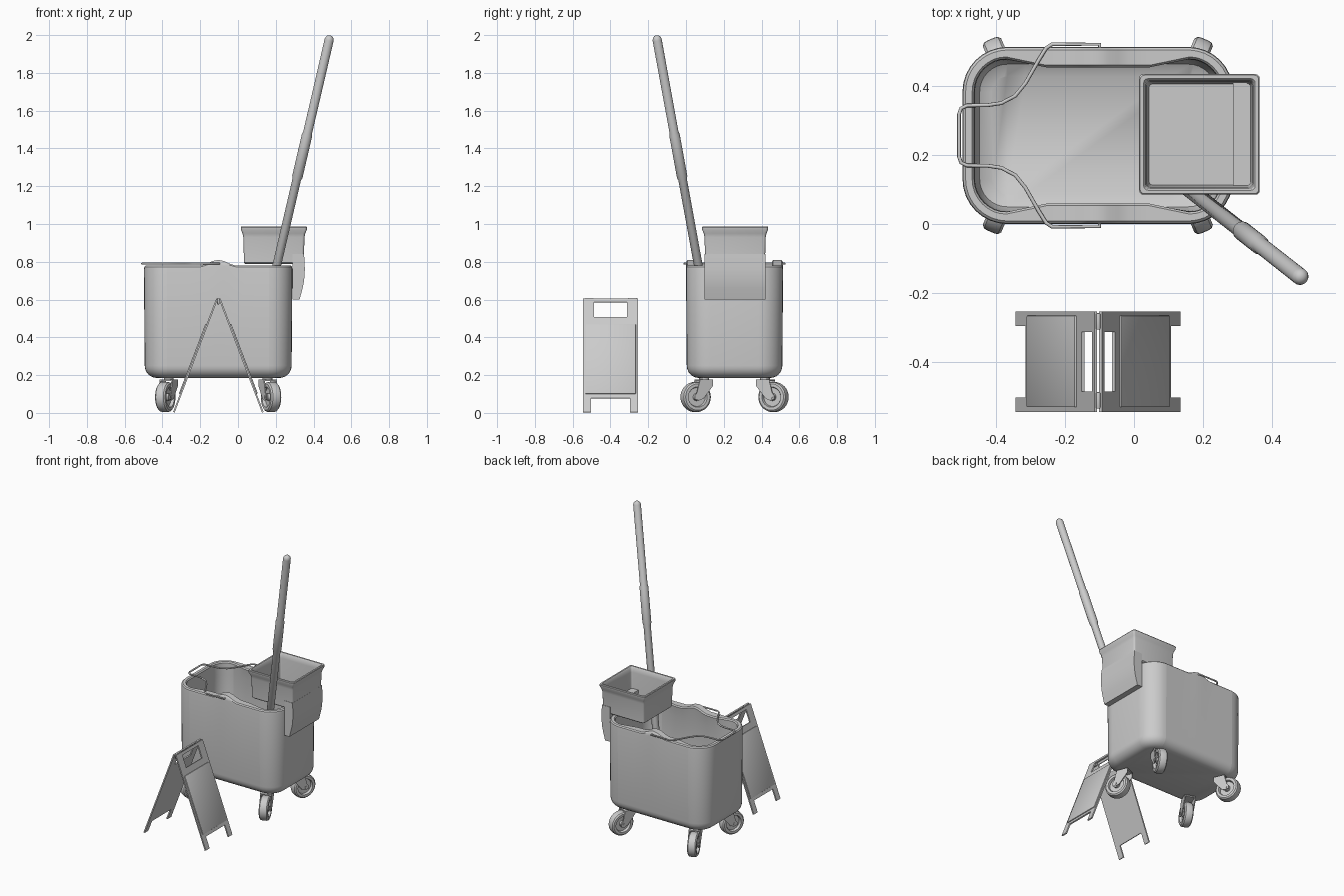
import bpy, bmesh, math
from mathutils import Vector, Matrix

if "Cube" in bpy.data.objects:
    bpy.data.objects.remove(bpy.data.objects["Cube"])

CX, CY = -0.105, 0.257   # bucket centre


def finish(name, bm, smooth=True, matrix=None):
    bmesh.ops.recalc_face_normals(bm, faces=bm.faces)
    me = bpy.data.meshes.new(name)
    bm.to_mesh(me)
    bm.free()
    ob = bpy.data.objects.new(name, me)
    bpy.context.collection.objects.link(ob)
    if matrix:
        ob.matrix_world = matrix
    if smooth:
        bpy.ops.object.select_all(action='DESELECT')
        ob.select_set(True)
        bpy.context.view_layer.objects.active = ob
        bpy.ops.object.shade_smooth_by_angle(angle=math.radians(35))
    return ob


def loft(rings, bm=None, close=False):
    """Skin equal-length rings, capping both ends (or joining last to first)."""
    bm = bm or bmesh.new()
    vs = [[bm.verts.new(p) for p in r] for r in rings]
    pairs = list(zip(vs, vs[1:])) + ([(vs[-1], vs[0])] if close else [])
    n = len(rings[0])
    for a, b in pairs:
        for i in range(n):
            bm.faces.new((a[i], a[(i + 1) % n], b[(i + 1) % n], b[i]))
    if not close:
        bm.faces.new(vs[0])
        bm.faces.new(vs[-1])
    return bm


def rounded_rect(cx, cy, hx, hy, r, z, side_x=(), seg=8):
    pts = []
    for k, (sx, sy) in enumerate(((1, 1), (-1, 1), (-1, -1), (1, -1))):
        for i in range(seg + 1):
            a = math.pi / 2 * (k + i / seg)
            pts.append((cx + sx * (hx - r) + r * math.cos(a), cy + sy * (hy - r) + r * math.sin(a), z))
        if k in (0, 2):   # extra points along the long sides
            for x in sorted(side_x, reverse=(k == 0)):
                pts.append((cx + x, cy + sy * hy, z))
    return pts


def box(bm, lo, hi, bevel=0.0):
    g = bmesh.ops.create_cube(bm, size=1)
    for v in g['verts']:
        v.co = Vector([l + (c + .5) * (h - l) for l, h, c in zip(lo, hi, v.co)])
    if bevel:
        es = list({e for v in g['verts'] for e in v.link_edges})
        bmesh.ops.bevel(bm, geom=es, offset=bevel, segments=2, affect='EDGES', profile=.5)


def prism(bm, profile, y0, y1):
    return loft([[(x, y, z) for x, z in profile] for y in (y0, y1)], bm)


def lathe(profile, n=32):
    """Profile of (radius, height), spun round local z."""
    return [[(r * math.cos(2 * math.pi * i / n), r * math.sin(2 * math.pi * i / n), h)
             for i in range(n)] for r, h in profile]


# bucket: thick rounded tub, with the rim raised and thickened halfway along
SIDE = [s * x for x in (0.03, 0.06, 0.09, 0.15, 0.21, 0.27) for s in (1, -1)] + [0]


def tub_ring(inset, z, lift=0, waist=0):
    out = []
    for x, y, zz in rounded_rect(CX, CY, .393 - inset, .257 - inset, max(.13 - inset, .04), z, SIDE):
        d = abs(x - CX)
        if abs(y - CY) > .19:
            if d < .1:
                zz += lift * .5 * (1 + math.cos(math.pi * d / .1))
            t = min(1, max(0, (.27 - d) / .12)) if d < .271 else 0
            y -= math.copysign(waist * t, y - CY)
        out.append((x, y, zz))
    return out


rings = [tub_ring(.065 * (1 - math.sin(a)) + .004, .185 + .065 * (1 - math.cos(a)))
         for a in [math.pi / 2 * i / 6 for i in range(7)]]
rings += [tub_ring(0, .76, .022), tub_ring(.002, .773, .028), tub_ring(.009, .78, .03),
          tub_ring(.028, .78, .03, .025), tub_ring(.034, .772, .028, .025),
          tub_ring(.036, .70, 0, .012), tub_ring(.038, .27), tub_ring(.05, .235), tub_ring(.085, .215)]
finish("bucket", loft(rings))

# carry handle: bent wire lying along the rim
half = [(-.1, .012), (-.1, -.008), (-.238, -.008), (-.255, .003), (-.275, .035), (-.315, .105),
        (-.345, .142), (-.385, .163), (-.425, .169), (-.485, .17), (-.502, .178), (-.508, .195)]
path = half + [(x, 2 * CY - y) for x, y in reversed(half)]
cu = bpy.data.curves.new("carry_handle", 'CURVE')
cu.dimensions = '3D'
cu.bevel_depth = .0055
cu.bevel_resolution = 2
cu.use_fill_caps = True
sp = cu.splines.new('POLY')
sp.points.add(len(path) - 1)
for p, (x, y) in zip(sp.points, path):
    p.co = (x, y, .79, 1)
sp.use_smooth = True
bpy.context.collection.objects.link(bpy.data.objects.new("carry_handle", cu))

# wringer basket: open square tub with flared rim
BX, BY = .19, .26


def basket_ring(h, z, r=.012):
    return rounded_rect(BX, BY, h, h, r, z, seg=3)


finish("wringer_basket", loft([
    basket_ring(.15, .788), basket_ring(.158, .795), basket_ring(.162, .93), basket_ring(.166, .95),
    basket_ring(.174, .968), basket_ring(.175, .982), basket_ring(.172, .987), basket_ring(.162, .987),
    basket_ring(.157, .98), basket_ring(.154, .95), basket_ring(.147, .80)]))

# wringer apron hanging over the end of the bucket
bm = prism(None, [(.288, .84), (.35, .84), (.354, .76), (.35, .70), (.342, .66), (.326, .6), (.288, .6)],
           BY - .162, BY + .162)
finish("wringer_apron", bm)

# mop pole leaning in the bucket
foot, top = Vector((.082, .162, .25)), Vector((.488, -.157, 1.998))
axis = top - foot
L = axis.length


def at(z):
    return (z - foot.z) / axis.z * L


prof = [(.019, 0), (.023, .006), (.023, at(1.235)), (.028, at(1.25)), (.028, at(1.47)),
        (.024, at(1.485)), (.0245, L - .024), (.021, L - .012), (.013, L - .003), (.004, L)]
finish("mop_pole", loft(lathe(prof, 24)),
       matrix=Matrix.Translation(foot) @ axis.to_track_quat('Z', 'Y').to_matrix().to_4x4())

# casters: local y points outward along the rolling direction, x is the axle
tyre = [(.05, .02), (.054, .029), (.07, .029), (.078, .022), (.08, .012), (.08, -.012),
        (.078, -.022), (.07, -.029), (.054, -.029), (.05, -.02)]
hub = [(.012, .027), (.018, .024), (.02, .012), (.052, .012), (.052, -.012), (.02, -.012),
       (.018, -.024), (.012, -.027)]
fork = [(.02, -.012), (.02, .008), (.008, .022), (-.01, .09), (-.085, .09), (-.085, .06), (-.03, -.008), (-.005, -.018)]
spin = Matrix.Rotation(math.pi / 2, 4, 'Y')
for sx in (-1, 1):
    for sy in (-1, 1):
        tag = ("left" if sx < 0 else "right") + ("_front_" if sy < 0 else "_back_")
        d = Vector((sx * .39, sy * .92))
        rot = Matrix.Rotation(math.atan2(d.y, d.x) - math.pi / 2, 4, 'Z')
        M = Matrix.Translation((CX + sx * .28, CY + sy * .206, .084)) @ rot
        bm = loft(lathe(tyre), close=True)
        loft(lathe(hub), bm)
        finish(tag + "wheel", bm, matrix=M @ spin)
        bm = bmesh.new()
        for x0, x1 in ((-.037, -.031), (.031, .037)):
            loft([[(x, y, z) for y, z in fork] for x in (x0, x1)], bm)
        box(bm, (-.037, -.085, .084), (.037, -.008, .092))
        bmesh.ops.create_cone(bm, cap_ends=True, segments=20, radius1=.026, radius2=.026, depth=.03,
                              matrix=Matrix.Translation((0, -.048, .103)))
        bmesh.ops.create_cone(bm, cap_ends=True, segments=16, radius1=.009, radius2=.009, depth=.08, matrix=spin)
        finish(tag + "fork", bm, matrix=M)

# floor sign: two leaning boards with hand slot and cut-out feet
SX, SY = -.104, -.4
ang = math.atan2(.228, .6)
ys = (-.146, -.104, -.087, .087, .104, .146)
zs = (-.642, -.562, -.104, -.02, 0)


def missing(i, j):
    return (j == 0 and 1 <= i <= 3) or (j == 2 and i == 2)


for s, tag in ((-1, "left"), (1, "right")):
    M = Matrix.Translation((SX + s * .003, SY, .602)) @ Matrix.Rotation(-s * ang, 4, 'Y')
    bm = bmesh.new()
    for i in range(5):
        for j in range(4):
            if not missing(i, j):
                bm.faces.new([bm.verts.new((0, y, z)) for y, z in
                              ((ys[i], zs[j]), (ys[i + 1], zs[j]), (ys[i + 1], zs[j + 1]), (ys[i], zs[j + 1]))])
    bmesh.ops.remove_doubles(bm, verts=bm.verts, dist=1e-5)
    ex = bmesh.ops.extrude_face_region(bm, geom=bm.faces[:])
    for v in ex['geom']:
        if isinstance(v, bmesh.types.BMVert):
            v.co.x += s * .009
    finish("sign_board_" + tag, bm, smooth=False, matrix=M)
    bm = bmesh.new()
    box(bm, sorted_lo := (min(s * .004, s * .015), -.132, -.54), (max(s * .004, s * .015), .134, -.146), .003)
    finish("sign_panel_" + tag, bm, matrix=M)

# sign hinges at the ridge
bm = bmesh.new()
for y in (-.112, .117):
    box(bm, (SX - .006, SY + y - .024, .575), (SX + .006, SY + y + .024, .608), .003)
finish("sign_hinges", bm)
